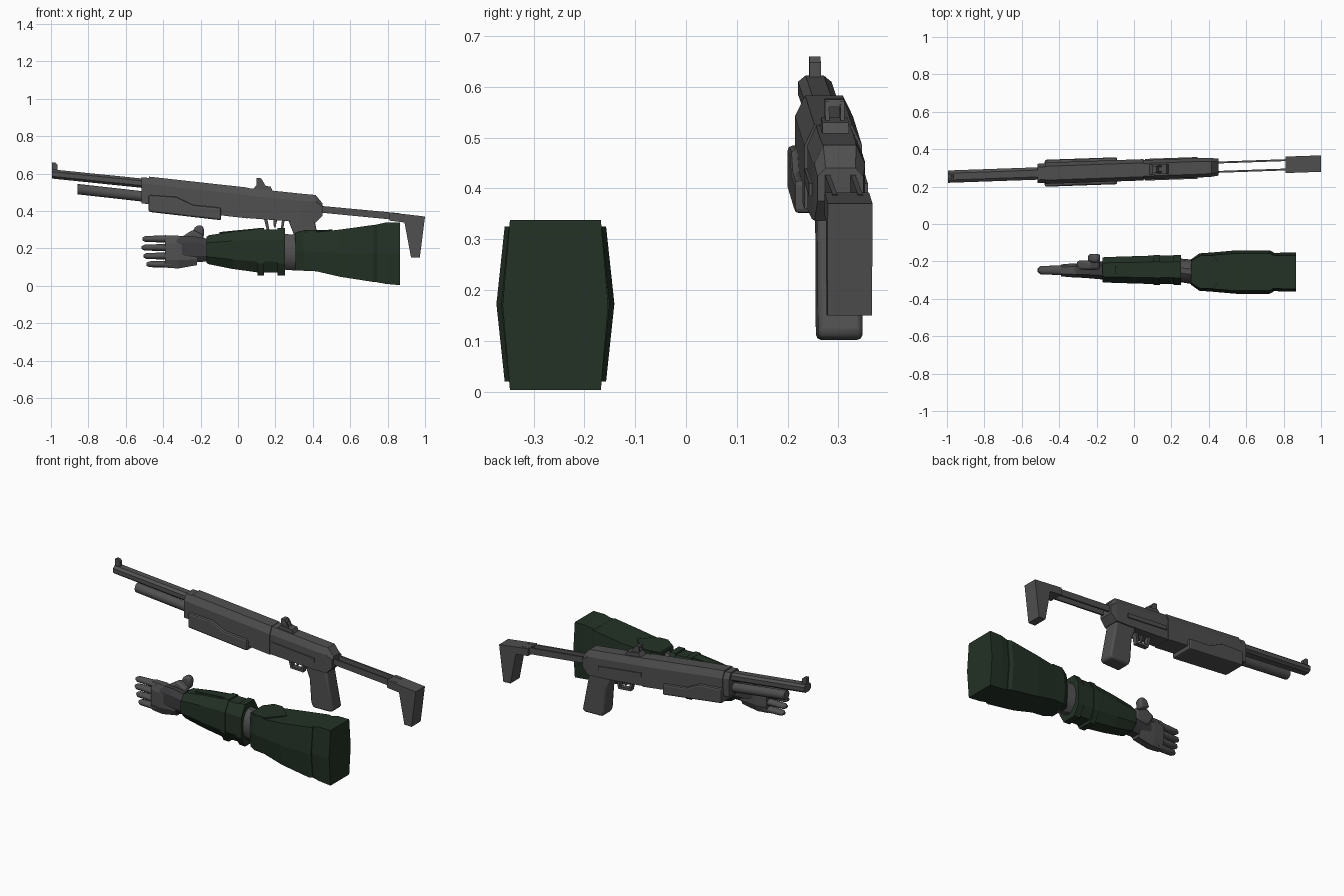
import bpy, bmesh, math

old = bpy.data.objects.get("Cube")
if old:
    bpy.data.objects.remove(old)


def material(name, colour):
    m = bpy.data.materials.new(name)
    m.use_nodes = True
    m.diffuse_color = (*colour, 1)
    m.node_tree.nodes["Principled BSDF"].inputs["Base Color"].default_value = (*colour, 1)
    return m


GREY = material("gunmetal grey", (0.08, 0.08, 0.08))
DARK = material("dark glove grey", (0.045, 0.045, 0.048))
GREEN = material("dark green", (0.017, 0.031, 0.019))

# Unit cross-sections in (y, z)
BOX = [(-1, -1), (1, -1), (1, 1), (-1, 1)]
TOP_CHAMFER = [(-1, -1), (1, -1), (1, .5), (.65, 1), (-.65, 1), (-1, .5)]
HEX = [(-.86, -1), (.86, -1), (1, 0), (.86, 1), (-.86, 1), (-1, 0)]
OCT = [(-.55, -1), (.55, -1), (1, -.5), (1, .5), (.55, 1), (-.55, 1), (-1, .5), (-1, -.5)]
ROUND = [(math.cos(i * math.tau / 14), math.sin(i * math.tau / 14)) for i in range(14)]

ARM_Y = -0.245


def gun_y(x):
    return 0.288 + 0.035 * x


def arm_y(x):
    return ARM_Y - 0.012 * (x > 0.3)


def finish(name, bm, mat, smooth=False, bevel=0):
    bmesh.ops.recalc_face_normals(bm, faces=bm.faces)
    me = bpy.data.meshes.new(name)
    bm.to_mesh(me)
    bm.free()
    me.materials.append(mat)
    ob = bpy.data.objects.new(name, me)
    bpy.context.collection.objects.link(ob)
    if bevel:
        b = ob.modifiers.new("bevel", "BEVEL")
        b.width, b.segments = bevel, 2
    if smooth:
        bpy.ops.object.select_all(action="DESELECT")
        ob.select_set(True)
        bpy.context.view_layer.objects.active = ob
        bpy.ops.object.shade_smooth_by_angle(angle=math.radians(35))
    return ob


def loft(name, mat, shape, centre, sections, dy=0, smooth=False):
    """Skin sections of (x, half width, low z, high z) along x."""
    bm = bmesh.new()
    rings = []
    for x, w, lo, hi in sections:
        mid, half = (lo + hi) / 2, (hi - lo) / 2
        rings.append([bm.verts.new((x, centre(x) + dy + w * a, mid + half * b)) for a, b in shape])
    n = len(shape)
    for r, s in zip(rings, rings[1:]):
        for i in range(n):
            j = (i + 1) % n
            bm.faces.new((r[i], r[j], s[j], s[i]))
    bm.faces.new(rings[0])
    bm.faces.new(rings[-1])
    return finish(name, bm, mat, smooth)


def slab(name, mat, pts, half, centre=gun_y, dy=0, bevel=0, smooth=False):
    """Extrude an (x, z) outline across y."""
    bm = bmesh.new()
    sides = [[bm.verts.new((x, centre(x) + dy + s * half, z)) for x, z in pts] for s in (-1, 1)]
    for side in sides:
        bm.faces.new(side)
    for i in range(len(pts)):
        j = (i + 1) % len(pts)
        bm.faces.new((sides[0][i], sides[0][j], sides[1][j], sides[1][i]))
    return finish(name, bm, mat, smooth, bevel)


# Gun barrel group
loft("barrel", GREY, OCT, gun_y, [(-.995, .033, .573, .622), (-.5, .033, .522, .572)])
loft("magazine_tube", GREY, ROUND, gun_y,
     [(-.857, .027, .488, .545), (-.5, .027, .448, .505)], smooth=True)
slab("front_sight", GREY, [(-.995, .61), (-.965, .61), (-.965, .648), (-.978, .66), (-.995, .66)], .011)
loft("barrel_collar", GREY, TOP_CHAMFER, gun_y,
     [(-.515, .052, .44, .58), (-.465, .052, .435, .575)])

# Body and grip area
loft("handguard", GREY, TOP_CHAMFER, gun_y,
     [(-.475, .057, .42, .583), (.05, .057, .36, .525)])
slab("pump_grip", GREY, [(-.478, .485), (-.33, .475), (-.24, .432), (-.09, .417),
                         (-.09, .35), (-.478, .395)], .072, bevel=.01)
loft("receiver", GREY, TOP_CHAMFER, gun_y,
     [(.045, .052, .362, .523), (.33, .052, .34, .493), (.415, .05, .337, .485),
      (.452, .045, .375, .44)])
for s, label in ((1, "left"), (-1, "right")):
    slab(label + "_side_rail", GREY, [(.06, .44), (.34, .41), (.34, .385), (.06, .415)],
         .004, dy=s * .054)
slab("trigger_guard", GREY, [(.135, .37), (.157, .288), (.24, .283), (.25, .36), (.236, .36),
                             (.228, .298), (.167, .302), (.155, .37)], .014)
slab("trigger", GREY, [(.188, .36), (.212, .36), (.2, .31), (.192, .312)], .006)
slab("pistol_grip", GREY, [(.265, .36), (.41, .35), (.425, .27), (.455, .115), (.44, .102),
                           (.325, .102), (.31, .13), (.3, .27)], .044, bevel=.016, smooth=True)

# Rear sight: base, ring posts and bar
slab("rear_sight_base", GREY, [(.08, .515), (.185, .505), (.175, .53), (.1, .54)], .026)
for s in (-1, 1):
    slab("rear_sight_post", GREY, [(.1, .53), (.15, .53), (.125, .572), (.1, .575)], .004, dy=s * .015)
slab("rear_sight_bar", GREY, [(.1, .563), (.13, .56), (.12, .575), (.1, .577)], .019)

# Folding stock
for s, label in ((1, "left"), (-1, "right")):
    slab(label + "_stock_rod", GREY, [(.43, .428), (.86, .388), (.86, .35), (.43, .392)],
         .005, dy=s * .025)
slab("stock_butt", GREY, [(.81, .392), (1, .37), (.972, .15), (.925, .152), (.89, .338), (.81, .348)], .044)

# Forearm with raised bands
loft("forearm", GREEN, OCT, arm_y,
     [(-.168, .066, .122, .262), (-.155, .068, .115, .27), (-.03, .072, .09, .289), (.1, .076, .072, .302),
      (.235, .076, .07, .3)])
for x, d in ((.105, .035), (.21, .04)):
    loft("forearm_band", GREEN, OCT, arm_y, [(x, .08, .056, .308), (x + d, .08, .054, .308)])
loft("forearm_ridge", GREEN, BOX, arm_y, [(-.1, .02, .25, .287), (.105, .028, .26, .307)])

# Elbow joint, upper arm and shoulder cuff
loft("elbow", GREY, ROUND, arm_y, [(.225, .062, .085, .28), (.32, .066, .078, .275)], smooth=True)
loft("upper_arm", GREEN, HEX, arm_y,
     [(.305, .068, .082, .285), (.35, .1, .08, .29), (.42, .105, .077, .287), (.545, .116, .048, .3),
      (.725, .116, .02, .325), (.745, .106, .02, .325)])
loft("elbow_guard", GREEN, BOX, arm_y,
     [(.315, .055, .265, .288), (.36, .088, .262, .298), (.42, .088, .262, .297), (.505, .006, .27, .3)])
loft("shoulder_cuff", GREEN, HEX, arm_y,
     [(.735, .1, .02, .326), (.79, .104, .01, .338), (.865, .104, .003, .338)])

# Hand
loft("wrist", DARK, OCT, arm_y,
     [(-.33, .036, .135, .265), (-.24, .042, .125, .265), (-.155, .05, .13, .25)], dy=-.003)
loft("palm", GREY, OCT, arm_y,
     [(-.39, .032, .097, .27), (-.32, .038, .092, .268), (-.22, .038, .11, .235)], dy=-.003)
for tip, z in ((-.51, .25), (-.515, .204), (-.505, .159), (-.49, .115)):
    loft("finger", GREY, ROUND, arm_y,
         [(tip, .01, z - .008, z + .008), (tip + .015, .022, z - .016, z + .016),
          (tip + .07, .024, z - .018, z + .018), (-.36, .028, z - .02, z + .02)],
         dy=-.002, smooth=True)
slab("thumb_base", GREY, [(-.31, .255), (-.24, .3), (-.185, .27), (-.18, .2), (-.27, .19)],
     .024, arm_y, .025, bevel=.012, smooth=True)
slab("thumb", GREY, [(-.25, .275), (-.232, .31), (-.215, .324), (-.19, .322), (-.18, .3), (-.185, .25)],
     .022, arm_y, .062, bevel=.012, smooth=True)
